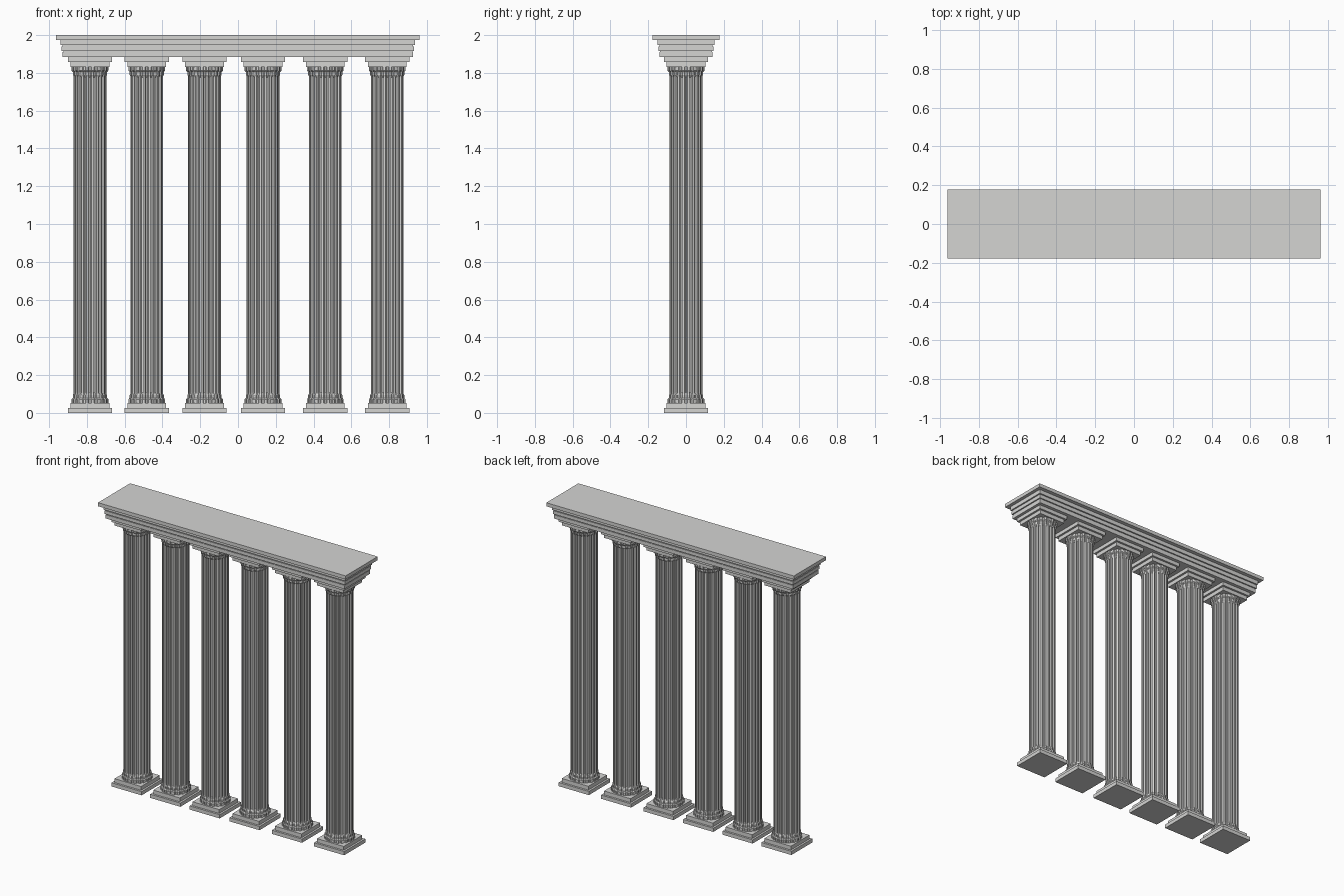
import bpy, bmesh, math

if "Cube" in bpy.data.objects:
    bpy.data.objects.remove(bpy.data.objects["Cube"])

stone = bpy.data.materials.new("light grey stone")
stone.diffuse_color = (0.66, 0.66, 0.65, 1)
stone.use_nodes = True
stone.node_tree.nodes["Principled BSDF"].inputs["Base Color"].default_value = stone.diffuse_color


def finish(bm, name):
    bmesh.ops.recalc_face_normals(bm, faces=bm.faces[:])
    me = bpy.data.meshes.new(name)
    bm.to_mesh(me)
    bm.free()
    me.materials.append(stone)
    ob = bpy.data.objects.new(name, me)
    bpy.context.collection.objects.link(ob)
    return ob


def loft(name, rings):
    """Skin a list of equal-length point rings and cap both ends."""
    bm = bmesh.new()
    loops = [[bm.verts.new(p) for p in ring] for ring in rings]
    n = len(loops[0])
    for a, b in zip(loops, loops[1:]):
        for i in range(n):
            j = (i + 1) % n
            bm.faces.new((a[i], a[j], b[j], b[i]))
    bm.faces.new(loops[0])
    bm.faces.new(loops[-1])
    return finish(bm, name)


def rect(hx, hy, z, cx=0):
    return [(cx + sx * hx, sy * hy, z)
            for sx, sy in ((-1, -1), (1, -1), (1, 1), (-1, 1))]


FLUTES = 20


def fluted(r, depth, z, cx):
    """Ring with flat ridges and angular channels between them."""
    pts = []
    step = math.tau / FLUTES
    for k in range(FLUTES):
        for t, d in ((-0.3, 0), (-0.16, 1), (0.16, 1), (0.3, 0)):
            a = (k + t) * step
            q = r - d * depth
            pts.append((cx + q * math.cos(a), q * math.sin(a), z))
    return pts


# Half-column end: square steps, then round mouldings (height from the end)
STEPS = [(0.117, 0.0), (0.117, 0.026), (0.103, 0.026), (0.103, 0.053)]
MOULDING = [(0.098, 0.053), (0.098, 0.072), (0.091, 0.080),
            (0.091, 0.094), (0.087, 0.102)]
TOP = 1.884

for i, x in enumerate((-0.784, -0.483, -0.177, 0.132, 0.462, 0.79), 1):
    # square plinth and abacus
    loft(f"plinth_{i}", [rect(h, h, z, x) for h, z in STEPS])
    loft(f"abacus_{i}", [rect(h, h, TOP - z, x) for h, z in STEPS])
    # fluted shaft with mouldings at both ends
    base = [fluted(r, 0.006, z, x) for r, z in MOULDING]
    shaft = [fluted(0.087, 0.011, z, x) for z in (0.108, TOP - 0.108)]
    cap = [fluted(r, 0.006, TOP - z, x) for r, z in reversed(MOULDING)]
    loft(f"shaft_{i}", base + shaft + cap)

# banded beam across the columns, ending in a projecting cornice
BEAM = [(0.928, 0.141, TOP), (0.928, 0.141, 1.910), (0.924, 0.137, 1.910),
        (0.924, 0.137, 1.917), (0.933, 0.146, 1.917), (0.933, 0.146, 1.940),
        (0.928, 0.141, 1.940), (0.928, 0.141, 1.947), (0.938, 0.151, 1.947),
        (0.938, 0.151, 1.975)]
loft("beam", [rect(hx, hy, z, -0.001) for hx, hy, z in BEAM])
loft("cornice", [rect(0.962, 0.178, z, -0.001) for z in (1.975, 2.0)])
